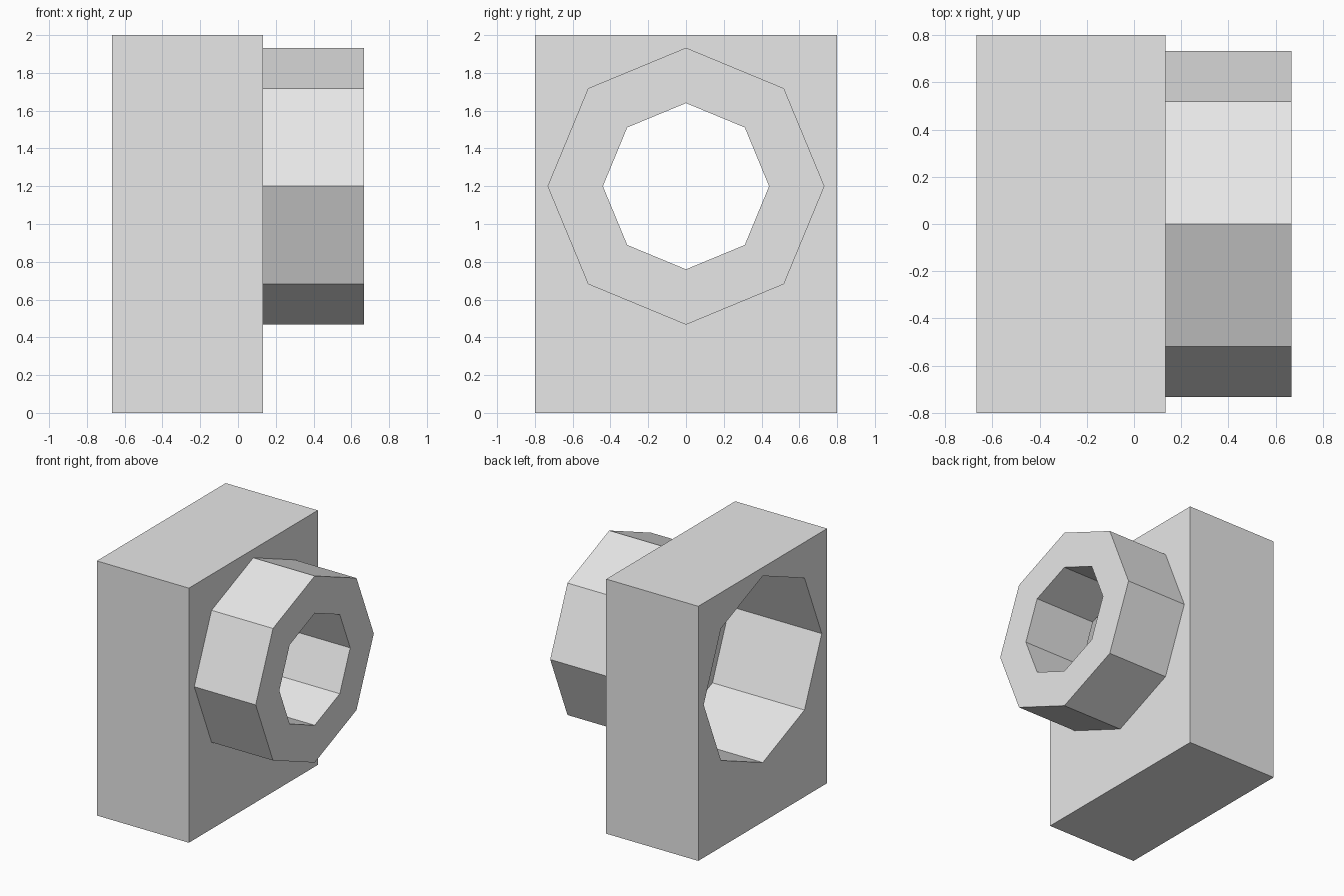
import bpy
import bmesh
from math import cos, sin, tau

old = bpy.data.objects.get("Cube")
if old:
    bpy.data.objects.remove(old, do_unlink=True)

grey = bpy.data.materials.new("light grey")
grey.use_nodes = True
colour = (0.8, 0.8, 0.8, 1)
grey.diffuse_color = colour
grey.node_tree.nodes["Principled BSDF"].inputs["Base Color"].default_value = colour

AXIS_Z = 1.2
SIDES = 8
LEFT, JOINT, RIGHT = -0.667, 0.133, 0.667
OUTER, INNER = 0.733, 0.44


def make_object(name, bm):
    bmesh.ops.recalc_face_normals(bm, faces=bm.faces)
    mesh = bpy.data.meshes.new(name)
    bm.to_mesh(mesh)
    bm.free()
    mesh.materials.append(grey)
    obj = bpy.data.objects.new(name, mesh)
    bpy.context.collection.objects.link(obj)
    return obj


def octagon(bm, x, radius):
    """Ring of vertices around the x axis, one corner pointing up."""
    angles = [tau * i / SIDES for i in range(SIDES)]
    return [bm.verts.new((x, radius * sin(a), AXIS_Z + radius * cos(a))) for a in angles]


def bridge(bm, a, b):
    for i in range(SIDES):
        j = (i + 1) % SIDES
        bm.faces.new((a[i], a[j], b[j], b[i]))


# Block with a wide octagonal bore
bm = bmesh.new()
bmesh.ops.create_cube(bm, size=1)
bmesh.ops.scale(bm, vec=(JOINT - LEFT, 1.6, 2), verts=bm.verts)
bmesh.ops.translate(bm, vec=((LEFT + JOINT) / 2, 0, 1), verts=bm.verts)
block = make_object("block", bm)

bm = bmesh.new()
ends = [octagon(bm, x, OUTER) for x in (LEFT - 0.1, JOINT + 0.1)]
bridge(bm, *ends)
for end in ends:
    bm.faces.new(end)
cutter = make_object("bore_cutter", bm)

bore = block.modifiers.new("bore", "BOOLEAN")
bore.operation = "DIFFERENCE"
bore.solver = "EXACT"
bore.object = cutter
bpy.context.view_layer.objects.active = block
block.select_set(True)
bpy.ops.object.modifier_apply(modifier=bore.name)
bpy.data.objects.remove(cutter, do_unlink=True)

# Octagonal collar with a narrower hole
bm = bmesh.new()
loops = [octagon(bm, x, r) for x, r in
         ((JOINT, OUTER), (RIGHT, OUTER), (RIGHT, INNER), (JOINT, INNER))]
for i, loop in enumerate(loops):
    bridge(bm, loop, loops[(i + 1) % len(loops)])
make_object("collar", bm)
